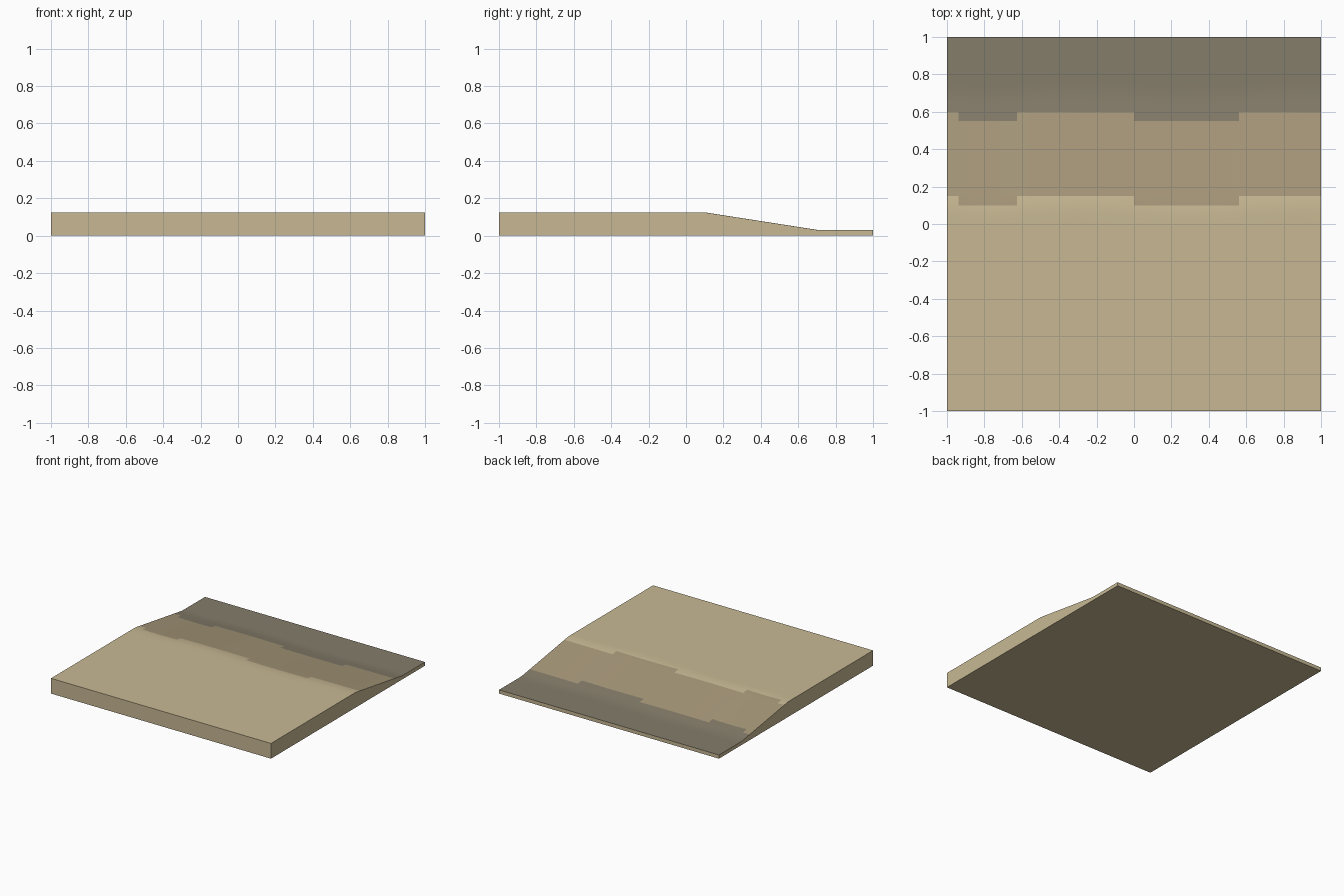
import bpy, bmesh, math

if "Cube" in bpy.data.objects:
    bpy.data.objects.remove(bpy.data.objects["Cube"])

# Materials: high sand, mid slope, low seabed
def material(name, rgb):
    m = bpy.data.materials.new(name)
    m.diffuse_color = (*rgb, 1)
    m.use_nodes = True
    m.node_tree.nodes["Principled BSDF"].inputs["Base Color"].default_value = m.diffuse_color
    return m

mats = [material("dry_sand", (0.578, 0.485, 0.296)),
        material("wet_sand", (0.392, 0.320, 0.198)),
        material("low_silt", (0.235, 0.205, 0.147))]

HIGH, LOW = 0.125, 0.03
NX, NY = 32, 40

# Gentle wobble of the shoreline: alternating half waves along x
BREAKS = [-1.2, -0.9375, -0.625, 0.0, 0.5625, 1.2]
def wobble(x):
    for i in range(len(BREAKS) - 1):
        a, b = BREAKS[i], BREAKS[i + 1]
        if a <= x <= b:
            return 0.014 * (-1) ** i * math.sin(math.pi * (x - a) / (b - a))
    return 0

def height(x, y):
    t = (y - 0.085 - wobble(x)) / 0.61
    return HIGH + (LOW - HIGH) * min(1, max(0, t))

# Top surface grid
bm = bmesh.new()
rows = []
for j in range(NY + 1):
    y = -1 + 2 * j / NY
    rows.append([bm.verts.new((x, y, height(x, y)))
                 for x in (-1 + 2 * i / NX for i in range(NX + 1))])
for j in range(NY):
    for i in range(NX):
        f = bm.faces.new((rows[j][i], rows[j][i + 1], rows[j + 1][i + 1], rows[j + 1][i]))
        c = f.calc_center_median()
        step = 0.15 if wobble(c.x) > 0 else 0.10
        f.material_index = (c.y > step) + (c.y > step + 0.45)

# Skirt walls down to the ground and a flat underside
edge = [e for e in bm.edges if e.is_boundary]
ext = bmesh.ops.extrude_edge_only(bm, edges=edge)["geom"]
for v in (g for g in ext if isinstance(g, bmesh.types.BMVert)):
    v.co.z = 0
for f in (g for g in ext if isinstance(g, bmesh.types.BMFace)):
    f.material_index = 0
base = bmesh.ops.contextual_create(bm, geom=[e for e in bm.edges if e.is_boundary])
for f in base["faces"]:
    f.material_index = 0
bmesh.ops.recalc_face_normals(bm, faces=bm.faces)

mesh = bpy.data.meshes.new("shore_tile")
bm.to_mesh(mesh)
bm.free()
for m in mats:
    mesh.materials.append(m)
tile = bpy.data.objects.new("shore_tile", mesh)
bpy.context.collection.objects.link(tile)

# Smooth ground with crisp outer edges
bpy.context.view_layer.objects.active = tile
tile.select_set(True)
bpy.ops.object.shade_smooth_by_angle(angle=math.radians(30))
